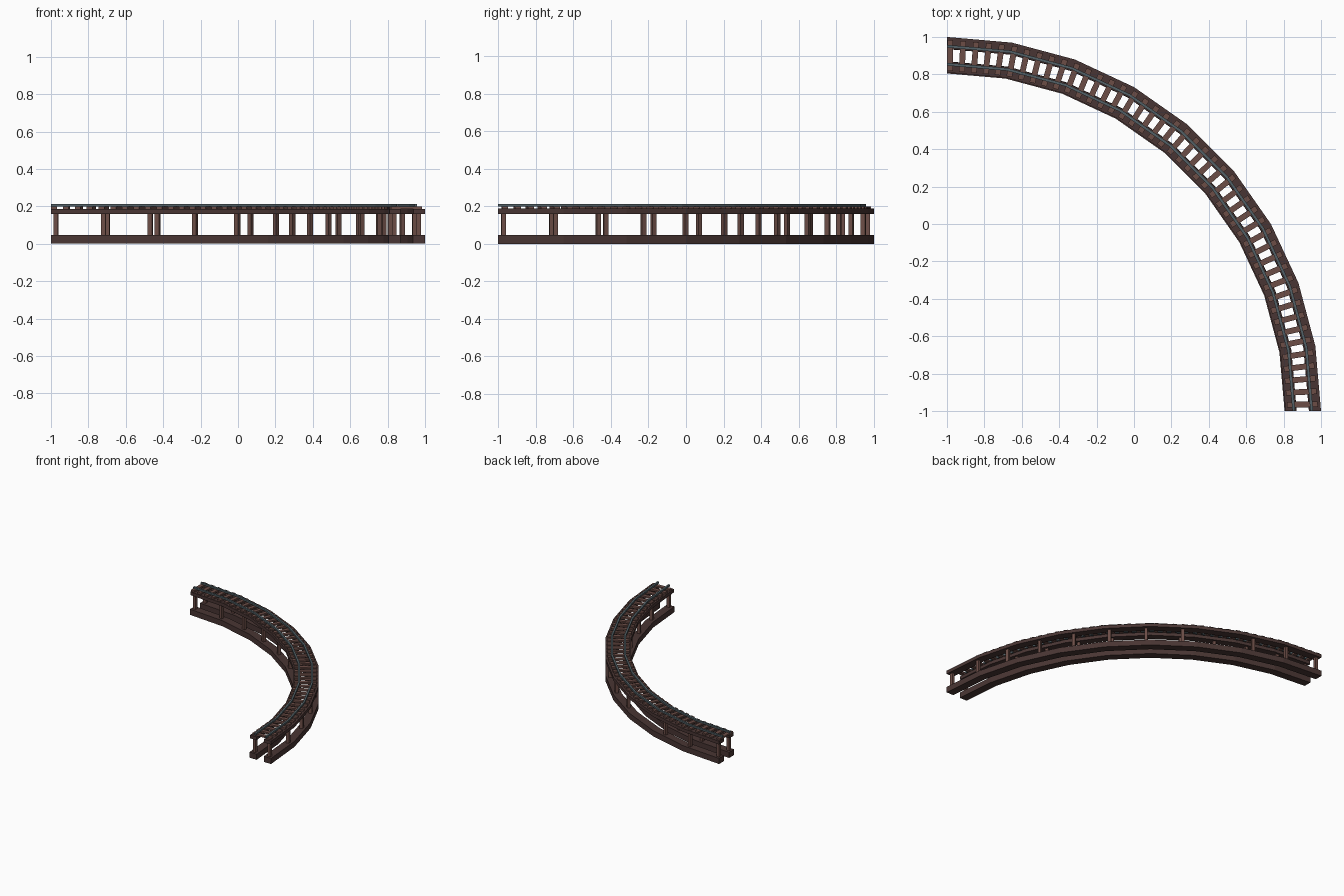
import bpy, bmesh, math
from mathutils import Matrix, Vector

if "Cube" in bpy.data.objects:
    bpy.data.objects.remove(bpy.data.objects["Cube"], do_unlink=True)

SEGMENTS = 9
STEP = math.radians(90 / SEGMENTS)
CENTRE = Vector((-1, -1, 0))


def material(name, colour):
    m = bpy.data.materials.new(name)
    m.use_nodes = True
    m.diffuse_color = (*colour, 1)
    bsdf = m.node_tree.nodes["Principled BSDF"]
    bsdf.inputs["Base Color"].default_value = (*colour, 1)
    bsdf.inputs["Roughness"].default_value = 0.8
    return m


DARK_WOOD = material("dark wood", (0.066, 0.036, 0.033))
BROWN_WOOD = material("brown wood", (0.15, 0.075, 0.062))
STEEL = material("blue grey steel", (0.085, 0.118, 0.132))


def finish(name, bm, mat):
    bmesh.ops.recalc_face_normals(bm, faces=bm.faces)
    mesh = bpy.data.meshes.new(name)
    bm.to_mesh(mesh)
    bm.free()
    mesh.materials.append(mat)
    obj = bpy.data.objects.new(name, mesh)
    bpy.context.collection.objects.link(obj)
    return obj


def arc_point(radius, angle, z):
    """Point at an angle measured from the far (back) end of the curve."""
    return CENTRE + Vector((radius * math.sin(angle), radius * math.cos(angle), z))


def sweep(name, r0, r1, z0, z1, mat):
    """Rectangular bar following the faceted quarter circle."""
    bm = bmesh.new()
    profile = [(r0, z0), (r1, z0), (r1, z1), (r0, z1)]
    rings = [[bm.verts.new(arc_point(r, i * STEP, z)) for r, z in profile]
             for i in range(SEGMENTS + 1)]
    for a, b in zip(rings, rings[1:]):
        for k in range(4):
            n = (k + 1) % 4
            bm.faces.new((a[k], a[n], b[n], b[k]))
    bm.faces.new(rings[0])
    bm.faces.new(rings[-1])
    return finish(name, bm, mat)


def facet_radius(radius, angle):
    """Distance to the straight facet that replaces the arc at this angle."""
    offset = angle % STEP - STEP / 2
    return radius * math.cos(STEP / 2) / math.cos(offset)


def boxes(name, radius, angles, size, z0, mat):
    """Row of boxes (along track, across track, height) set along the arc."""
    bm = bmesh.new()
    for angle in angles:
        place = arc_point(facet_radius(radius, angle), angle, z0 + size[2] / 2)
        matrix = (Matrix.Translation(place) @ Matrix.Rotation(-angle, 4, "Z")
                  @ Matrix.Diagonal((*size, 1)))
        bmesh.ops.create_cube(bm, size=1, matrix=matrix)
    return finish(name, bm, mat)


# Long beams: ground sleepers and upper bearers on both sides
sweep("outer_ground_beam", 1.935, 2.0, 0, 0.046, DARK_WOOD)
sweep("inner_ground_beam", 1.805, 1.87, 0, 0.046, DARK_WOOD)
sweep("outer_upper_beam", 1.937, 2.0, 0.16, 0.187, DARK_WOOD)
sweep("inner_upper_beam", 1.81, 1.868, 0.16, 0.187, DARK_WOOD)

# Posts between the beams; one outer post is missing
post_angles = [math.radians(0.8 + 8.03 * k) for k in range(12)]
outer_angles = [a for k, a in enumerate(post_angles) if k != 3]
POST = (0.024, 0.024, 0.116)
boxes("outer_posts", 1.97, outer_angles, POST, 0.045, BROWN_WOOD)
boxes("inner_posts", 1.838, post_angles, POST, 0.045, BROWN_WOOD)

# Cross ties
tie_angles = [math.radians(0.5 + 2.01 * k) for k in range(45)]
boxes("cross_ties", 1.903, tie_angles, (0.031, 0.165, 0.013), 0.187, BROWN_WOOD)

# Rails
sweep("outer_rail", 1.943, 1.958, 0.199, 0.213, STEEL)
sweep("inner_rail", 1.847, 1.862, 0.199, 0.213, STEEL)
